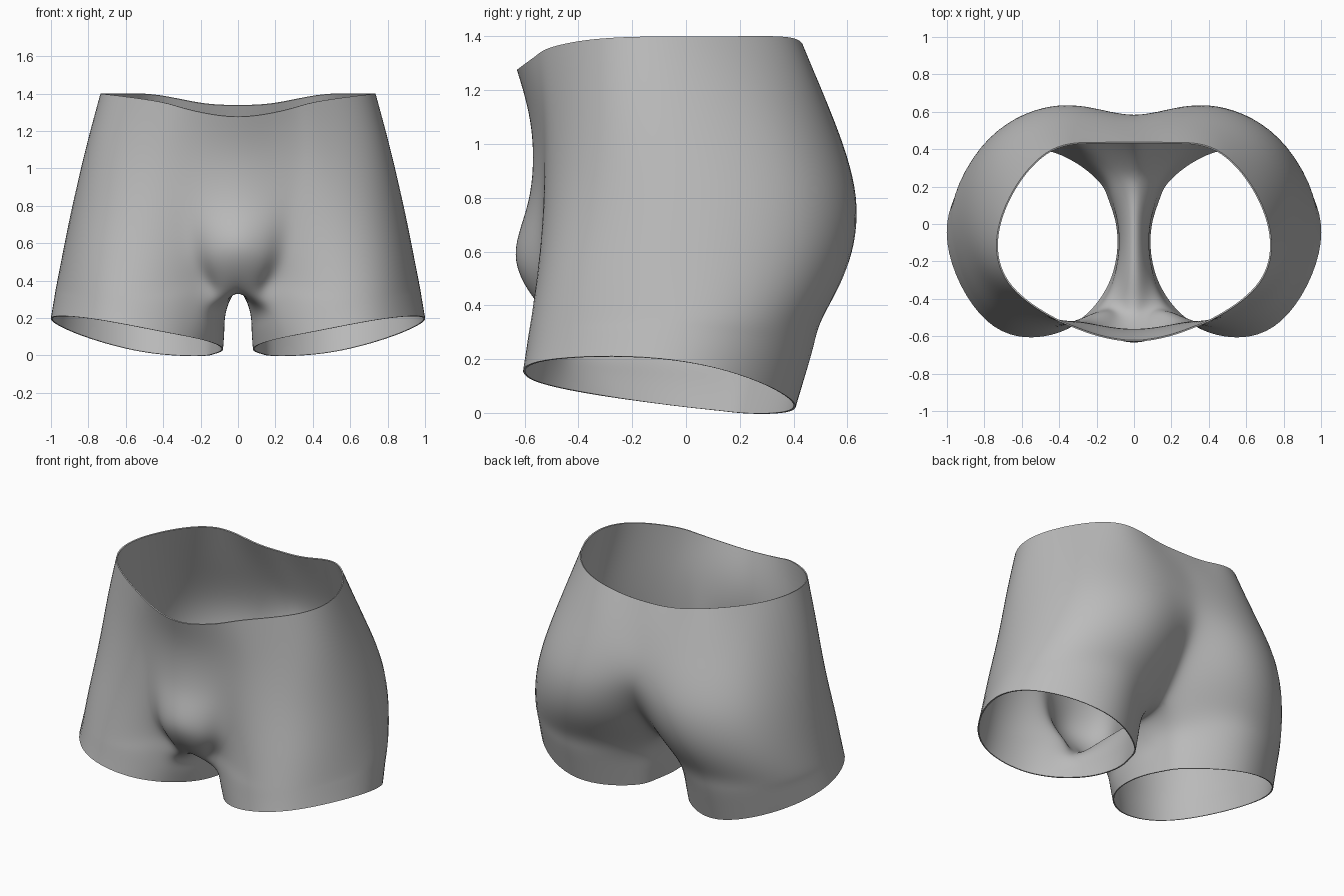
import bpy, bmesh, math
from mathutils import Vector

if "Cube" in bpy.data.objects:
    bpy.data.objects.remove(bpy.data.objects["Cube"])

# Half outlines, front centre -> side -> back centre
waist = [(0, -.63, 1.275), (.2, -.597, 1.30), (.32, -.555, 1.33), (.44, -.5, 1.36), (.655, -.34, 1.39),
         (.735, -.1, 1.4), (.645, .18, 1.4), (.44, .40, 1.395), (.2, .435, 1.35), (0, .44, 1.34)]
hips = [(0, -.575, 1.05), (.2, -.555, 1.07), (.34, -.53, 1.08), (.48, -.495, 1.08), (.71, -.35, 1.1),
        (.815, -.07, 1.1), (.71, .31, 1.1), (.46, .51, 1.1), (.2, .545, 1.1), (0, .53, 1.1)]
seat = [(0, -.585, .78), (.17, -.555, .8), (.3, -.53, .8), (.48, -.52, .8), (.74, -.39, .8),
        (.885, -.04, .8), (.77, .42, .8), (.44, .622, .8), (.17, .61, .82), (0, .585, .85)]
pouch = [(0, -.635, .57), (.15, -.592, .54), (.26, -.52, .54), (.47, -.55, .54), (.775, -.44, .54),
         (.935, -.03, .54), (.82, .41, .54), (.45, .60, .54), (.15, .52, .56), (0, .46, .6)]
thigh = [(0, -.49, .347), (.105, -.49, .358), (.215, -.485, .40), (.47, -.57, .37), (.79, -.475, .36),
         (.967, -.04, .38), (.85, .35, .36), (.48, .512, .36), (.17, .38, .36), (0, .26, .38)]
gusset = [(0, .08, .35), (0, -.1, .345), (0, -.31, .342)]

# Leg opening: slightly bent ellipse, one angle per column
angles = [-152, -139, -123, -98, -58, 0, 45, 93, 135, 152, 167, 182, 196]


def hem_point(deg):
    u, v = math.cos(math.radians(deg)), math.sin(math.radians(deg))
    return Vector((.54 + .46 * u, -.095 + .507 * v, .088 + .085 * u - .065 * v + .03 * u * u))


def leg_ring(k):
    ring = []
    for p, a in zip(thigh + gusset, angles):
        p, h = Vector(p), hem_point(a)
        # inner thigh drops steeply, outer leg runs straight
        power = .24 + .76 * min(1, p.x / .4)
        q = p.lerp(h, k ** power)
        q.z = p.z + (h.z - p.z) * k
        ring.append(q)
    return ring


bm = bmesh.new()


def bridge(a, b, closed, flip):
    n = len(a)
    for i in range(n if closed else n - 1):
        j = (i + 1) % n
        f = [a[i], b[i], b[j], a[j]]
        bm.faces.new(f[::-1] if flip else f)


# Both halves: torso rows, then a leg tube hanging from thigh line + gusset
for side in (1, -1):
    def add(row):
        return [bm.verts.new((side * p[0], p[1], p[2])) for p in row]
    rows = [add(r) for r in (waist, hips, seat, pouch, thigh)]
    for a, b in zip(rows, rows[1:]):
        bridge(a, b, False, side < 0)
    rings = [rows[-1] + add(gusset)] + [add(leg_ring(k)) for k in (.33, .67, 1)]
    for a, b in zip(rings, rings[1:]):
        bridge(a, b, True, side < 0)
bmesh.ops.remove_doubles(bm, verts=bm.verts, dist=.0005)
bmesh.ops.recalc_face_normals(bm, faces=bm.faces)


# Push the cage outward so the subdivided surface passes through the outlines
def limit(v):
    if v.is_boundary:
        ends = [e.other_vert(v).co for e in v.link_edges if e.is_boundary]
        return (v.co * 4 + ends[0] + ends[1]) / 6
    n = len(v.link_edges)
    near = [e.other_vert(v) for e in v.link_edges]
    total = v.co * n * n
    for w in near:
        total = total + w.co * 4
    for f in v.link_faces:
        for w in f.verts:
            if w != v and w not in near:
                total = total + w.co
    return total / (n * (n + 5))


target = {v: v.co.copy() for v in bm.verts}
for _ in range(3):
    shift = {v: target[v] - limit(v) for v in bm.verts}
    for v, d in shift.items():
        v.co += d * .9

mesh = bpy.data.meshes.new("shorts")
bm.to_mesh(mesh)
bm.free()
shorts = bpy.data.objects.new("shorts", mesh)
bpy.context.collection.objects.link(shorts)

grey = bpy.data.materials.new("plain grey")
grey.diffuse_color = (.5, .5, .5, 1)
grey.use_nodes = True
grey.node_tree.nodes["Principled BSDF"].inputs["Base Color"].default_value = grey.diffuse_color
mesh.materials.append(grey)

# Smooth cloth with a thin wall
sub = shorts.modifiers.new("smooth", "SUBSURF")
sub.levels = sub.render_levels = 3
wall = shorts.modifiers.new("cloth", "SOLIDIFY")
wall.thickness = .008
wall.offset = -1

bpy.context.view_layer.objects.active = shorts
shorts.select_set(True)
for m in ("smooth", "cloth"):
    bpy.ops.object.modifier_apply(modifier=m)
bpy.ops.object.shade_smooth_by_angle(angle=math.radians(50))
